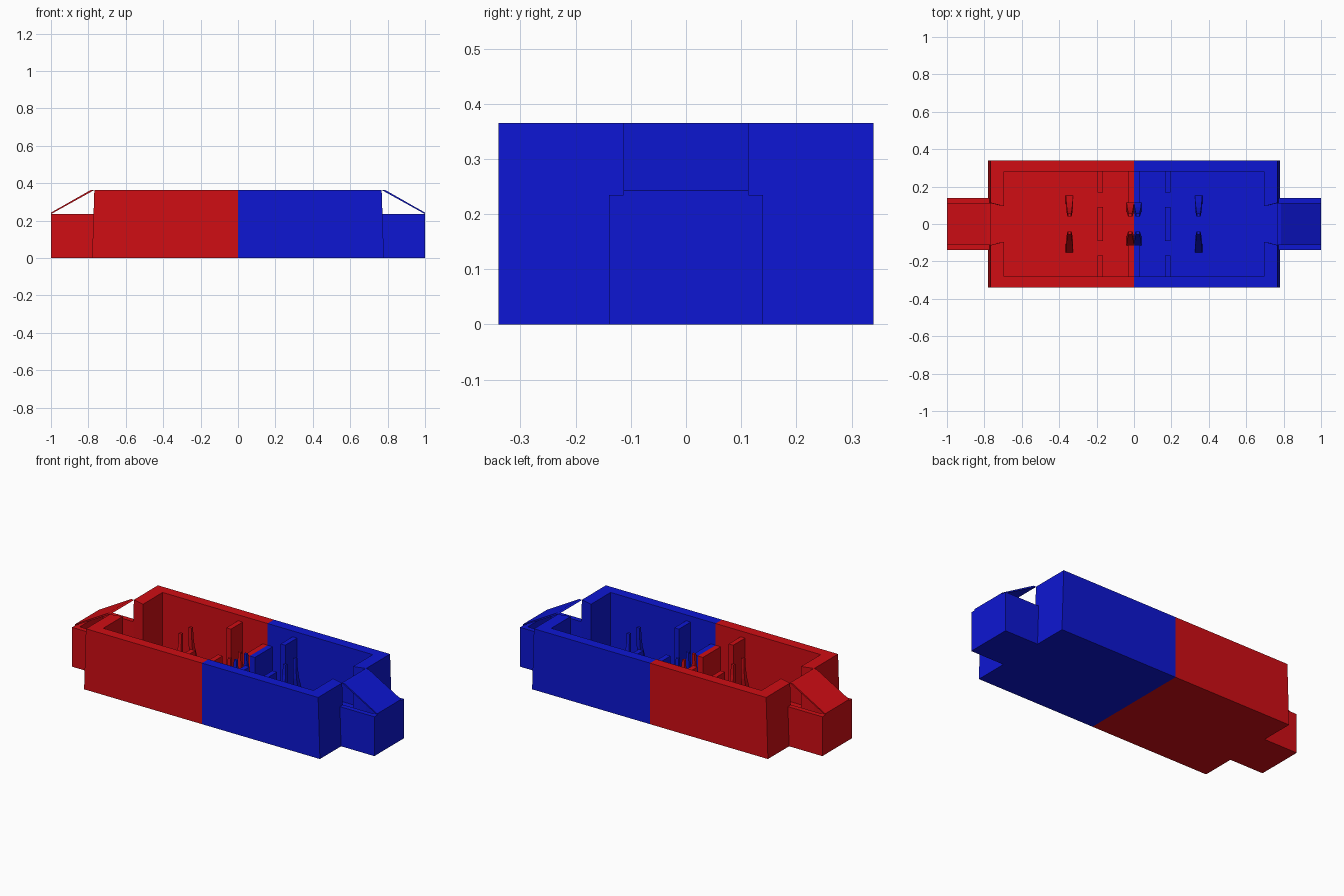
import bpy, bmesh

if "Cube" in bpy.data.objects:
    bpy.data.objects.remove(bpy.data.objects["Cube"])

FLOOR, TOP, TROUGH = 0.03, 0.365, 0.235


def material(name, colour):
    m = bpy.data.materials.new(name)
    m.diffuse_color = colour
    m.use_nodes = True
    m.node_tree.nodes["Principled BSDF"].inputs["Base Color"].default_value = m.diffuse_color
    return m


def loft(name, sections, mat, turn):
    """Closed solid through matching loops; turn = -1 spins it half a turn about z."""
    bm = bmesh.new()
    loops = [[bm.verts.new((turn * x, turn * y, z)) for x, y, z in s] for s in sections]
    n = len(loops[0])
    for a, b in zip(loops, loops[1:]):
        for i in range(n):
            j = (i + 1) % n
            bm.faces.new((a[i], a[j], b[j], b[i]))
    bm.faces.new(loops[0])
    bm.faces.new(loops[-1])
    bmesh.ops.recalc_face_normals(bm, faces=bm.faces)
    me = bpy.data.meshes.new(name)
    bm.to_mesh(me)
    bm.free()
    me.materials.append(mat)
    ob = bpy.data.objects.new(name, me)
    bpy.context.collection.objects.link(ob)
    return ob


def box(name, x0, x1, y0, y1, z0, z1, mat, turn):
    plan = [(x0, y0), (x1, y0), (x1, y1), (x0, y1)]
    return loft(name, [[(x, y, z) for x, y in plan] for z in (z0, z1)], mat, turn)


def claw(name, x, side, reach, height, mat, turn):
    """Curved upright that flares outward at the floor."""
    sections = []
    for k in range(6):
        t = k / 5
        z = FLOOR + (height - FLOOR) * t
        outer = 0.055 + (reach - 0.055) * (1 - t) ** 2.2
        inner = 0.04 + (reach - 0.085) * (1 - t) ** 3
        w = 0.009 + 0.011 * (1 - t) ** 1.5
        sections.append([(x - w, side * inner, z), (x + w, side * inner, z),
                         (x + w, side * outer, z), (x - w, side * outer, z)])
    return loft(name, sections, mat, turn)


def build_half(team, mat, turn):
    def b(part, *dims):
        box(f"{team}_{part}", *dims, mat, turn)

    # floors of the hall and the end bay
    b("hall_floor", 0, 0.775, -0.339, 0.339, 0, FLOOR)
    b("bay_floor", 0.77, 1, -0.14, 0.14, 0, FLOOR)
    # end wall of the bay
    b("bay_end_wall", 0.97, 1, -0.14, 0.14, 0, TROUGH)
    # central low cover wall
    b("middle_cover", 0.165, 0.195, -0.09, 0.09, FLOOR, 0.20)

    for s in (1, -1):
        tag = "back" if s > 0 else "front"
        # long side wall and bay side wall
        b(f"side_wall_{tag}", 0, 0.695, *sorted((s * 0.28, s * 0.34)), 0, TOP)
        b(f"bay_wall_{tag}", 0.77, 1, *sorted((s * 0.11, s * 0.14)), 0, TROUGH)
        # partition stubs
        b(f"partition_{tag}", 0.165, 0.195, *sorted((s * 0.168, s * 0.28)), FLOOR, 0.33)
        b(f"centre_wall_{tag}", 0, 0.033, *sorted((s * 0.112, s * 0.28)), FLOOR, TROUGH)
        # end wall with splayed doorway and leaning outer face
        loft(f"{team}_end_wall_{tag}",
             [[(0.695, s * 0.095, z), (x, s * 0.113, z), (x, s * 0.34, z), (0.695, s * 0.34, z)]
              for z, x in ((0, 0.78), (TOP, 0.768))], mat, turn)
        # flared stands
        claw(f"{team}_stand_{tag}", 0.345, s, 0.153, 0.34, mat, turn)
        claw(f"{team}_centre_stand_{tag}", 0.02, s, 0.115, 0.28, mat, turn)

    # sloping roof over the bay
    roof = [(1.0, TROUGH), (1.0, TROUGH + 0.008), (0.785, TOP), (0.766, TOP)]
    loft(f"{team}_bay_roof", [[(x, y, z) for x, z in roof] for y in (-0.113, 0.113)], mat, turn)


build_half("blue", material("blue", (0.004, 0.008, 0.65, 1)), 1)
build_half("red", material("red", (0.63, 0.004, 0.007, 1)), -1)
